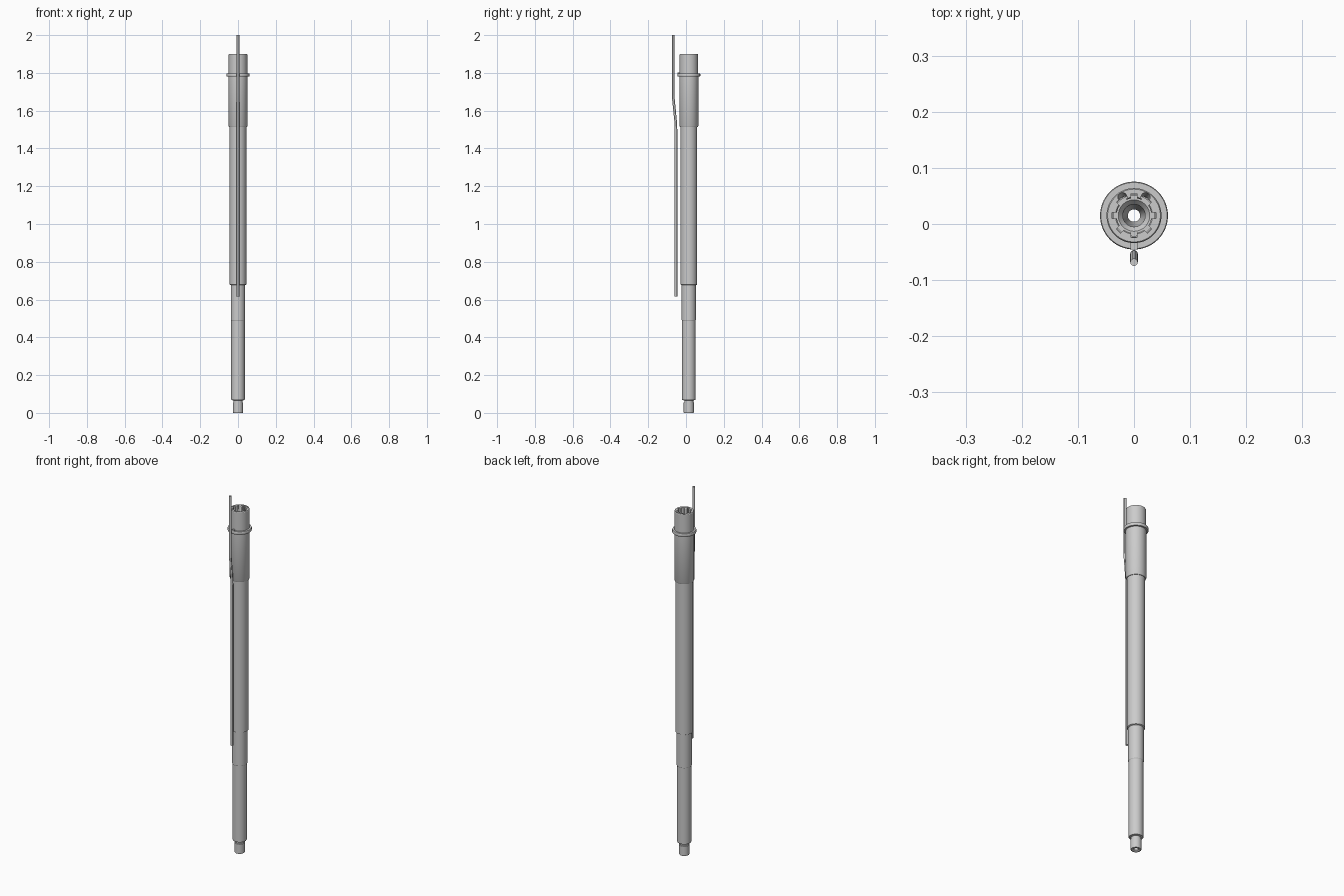
import bpy
import bmesh
import math
from mathutils import Vector

AXIS_Y = 0.015
SIDES = 64

cube = bpy.data.objects.get("Cube")
if cube:
    bpy.data.objects.remove(cube, do_unlink=True)


def smooth(obj):
    bpy.ops.object.select_all(action="DESELECT")
    obj.select_set(True)
    bpy.context.view_layer.objects.active = obj
    bpy.ops.object.shade_smooth_by_angle(angle=math.radians(30))


def make_object(name, bm):
    bmesh.ops.recalc_face_normals(bm, faces=bm.faces)
    mesh = bpy.data.meshes.new(name)
    bm.to_mesh(mesh)
    bm.free()
    obj = bpy.data.objects.new(name, mesh)
    bpy.context.collection.objects.link(obj)
    return obj


def lathe(name, profile):
    """Turn a closed (radius, height) outline around the long axis."""
    bm = bmesh.new()
    rings = []
    for i in range(SIDES):
        a = math.tau * i / SIDES
        rings.append([bm.verts.new((r * math.cos(a), AXIS_Y + r * math.sin(a), z))
                      for r, z in profile])
    n = len(profile)
    for i in range(SIDES):
        here, after = rings[i], rings[(i + 1) % SIDES]
        for j in range(n):
            k = (j + 1) % n
            bm.faces.new((here[j], after[j], after[k], here[k]))
    return make_object(name, bm)


def rod(name, start, end, radius):
    start, end = Vector(start), Vector(end)
    bpy.ops.mesh.primitive_cylinder_add(vertices=24, radius=radius,
                                        depth=(end - start).length,
                                        location=(start + end) / 2)
    obj = bpy.context.object
    obj.name = name
    obj.rotation_euler = (end - start).to_track_quat("Z", "Y").to_euler()
    return obj


def box(name, location, size, turn=0):
    bpy.ops.mesh.primitive_cube_add(size=1, location=location, rotation=(0, 0, turn))
    obj = bpy.context.object
    obj.name = name
    obj.scale = size
    return obj


def cut(target, cutter):
    cutter.hide_render = True
    mod = target.modifiers.new("cut", "BOOLEAN")
    mod.operation = "DIFFERENCE"
    mod.solver = "EXACT"
    mod.object = cutter
    bpy.context.view_layer.objects.active = target
    bpy.ops.object.modifier_apply(modifier=mod.name)
    bpy.data.objects.remove(cutter, do_unlink=True)


# Stepped barrel with a through bore, threaded end neck and chamber mouth
barrel = lathe("barrel", [
    (0.011, 0.004), (0.017, 0.0), (0.025, 0.0), (0.027, 0.003),
    (0.027, 0.054), (0.024, 0.056), (0.024, 0.066), (0.034, 0.068),
    (0.036, 0.071), (0.036, 0.49), (0.038, 0.493), (0.038, 0.676),
    (0.044, 0.679), (0.044, 1.513), (0.047, 1.513), (0.05, 1.519),
    (0.05, 1.785), (0.037, 1.785), (0.037, 1.806), (0.028, 1.806),
    (0.020, 1.796), (0.018, 1.70), (0.011, 1.65)])
smooth(barrel)

# Locking collar with an inner lip and an undercut behind it
collar = lathe("locking_collar", [
    (0.038, 1.786), (0.049, 1.786), (0.049, 1.897), (0.047, 1.90),
    (0.033, 1.90), (0.031, 1.897), (0.031, 1.855), (0.040, 1.855),
    (0.040, 1.806), (0.038, 1.806)])

# Eight keyways through the lip
for i in range(8):
    a = math.tau * i / 8
    place = (0.033 * math.cos(a), AXIS_Y + 0.033 * math.sin(a), 1.88)
    cut(collar, box("keyway_cutter", place, (0.012, 0.011, 0.08), a))

# Two sloping ramps at the back of the mouth
for side in (-1, 1):
    cut(collar, rod("ramp_cutter", (side * 0.009, AXIS_Y + 0.018, 1.80),
                    (side * 0.023, AXIS_Y + 0.036, 1.92), 0.008))
smooth(collar)

# Flange ring around the collar
flange = lathe("flange_ring", [
    (0.048, 1.78), (0.059, 1.78), (0.0605, 1.783),
    (0.0605, 1.794), (0.059, 1.797), (0.048, 1.797)])
smooth(flange)

# Index pin on the front of the flange
box("index_pin", (0, AXIS_Y - 0.054, 1.792), (0.012, 0.012, 0.022))

# Thin gas tube with a shallow bend
curve = bpy.data.curves.new("gas_tube", "CURVE")
curve.dimensions = "3D"
curve.bevel_depth = 0.0068
curve.bevel_resolution = 4
curve.use_fill_caps = True
path = [(-0.053, 0.615), (-0.053, 1.50), (-0.0542, 1.535),
        (-0.0670, 1.665), (-0.0682, 1.70), (-0.0682, 2.0)]
spline = curve.splines.new("POLY")
spline.points.add(len(path) - 1)
for point, (y, z) in zip(spline.points, path):
    point.co = (0, y, z, 1)
tube = bpy.data.objects.new("gas_tube", curve)
bpy.context.collection.objects.link(tube)
bpy.ops.object.select_all(action="DESELECT")
tube.select_set(True)
bpy.context.view_layer.objects.active = tube
bpy.ops.object.convert(target="MESH")
smooth(bpy.context.object)
